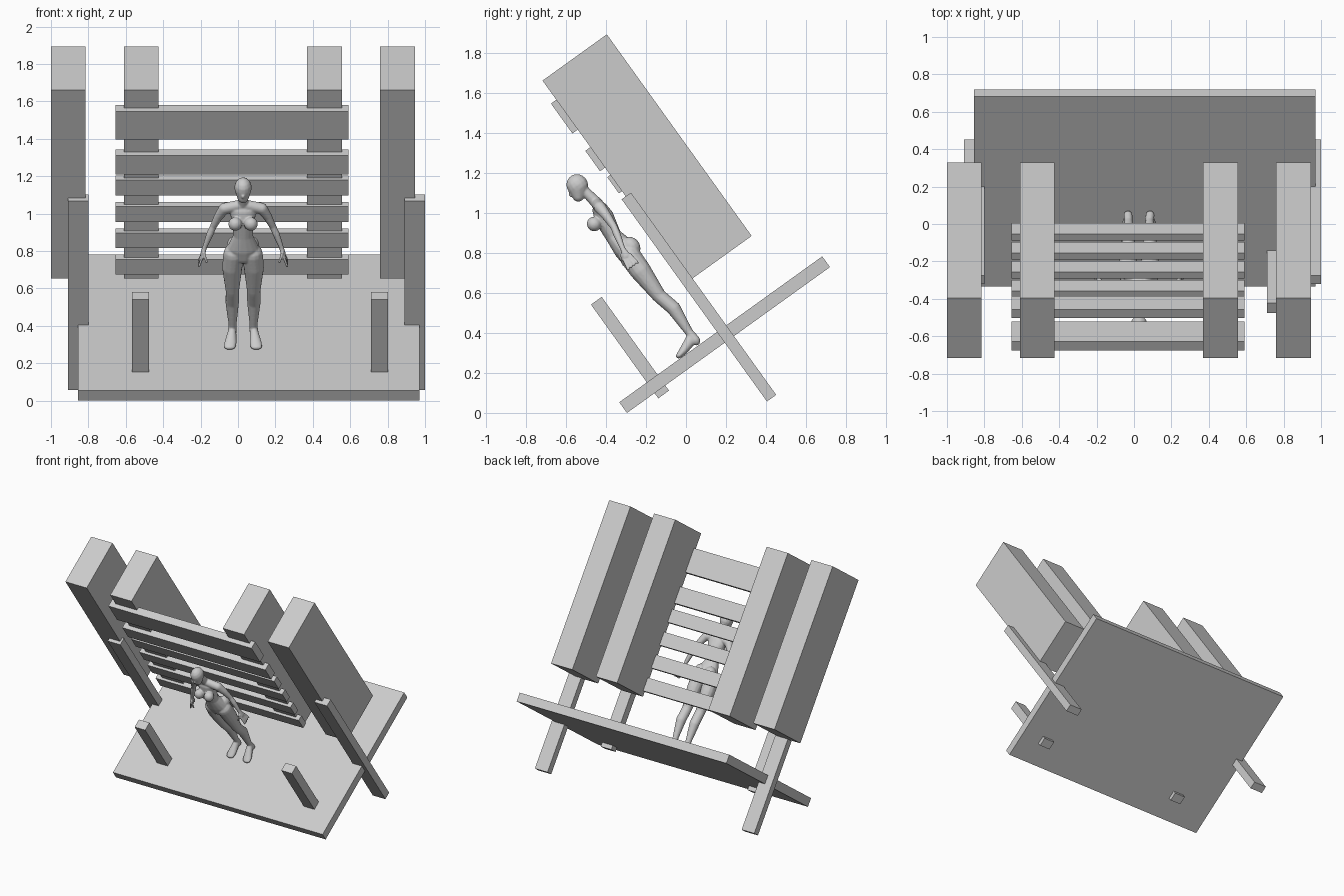
import bpy, bmesh
from math import radians, pi, sin, cos
from mathutils import Matrix, Vector

default_cube = bpy.data.objects.get("Cube")
if default_cube:
    bpy.data.objects.remove(default_cube, do_unlink=True)

# Everything is built upright, then leaned back by one shared tilt
TILT = Matrix.Rotation(radians(35.7), 4, 'X')
GREY = (0.6, 0.6, 0.6, 1)

grey = bpy.data.materials.new("plain_grey")
grey.use_nodes = True
grey.diffuse_color = GREY
grey.node_tree.nodes["Principled BSDF"].inputs["Base Color"].default_value = GREY


def finish(name, bm):
    """Tilt the mesh and turn it into a named grey object."""
    bmesh.ops.recalc_face_normals(bm, faces=bm.faces)
    bm.transform(TILT)
    mesh = bpy.data.meshes.new(name)
    bm.to_mesh(mesh)
    bm.free()
    mesh.materials.append(grey)
    obj = bpy.data.objects.new(name, mesh)
    bpy.context.collection.objects.link(obj)
    return obj


def board(name, left, width, front, back, bottom, top):
    """Box given by its left edge, width, depth range and height range."""
    low = Vector((left, front, bottom))
    high = Vector((left + width, back, top))
    place = Matrix.Translation((low + high) / 2) @ Matrix.Diagonal((*(high - low), 1))
    bm = bmesh.new()
    bmesh.ops.create_cube(bm, size=1, matrix=place)
    return finish(name, bm)


# Floor board
board("floor_board", left=-0.855, width=1.825, front=-0.24, back=1.01, bottom=0.172, top=0.238)

# Four thick beams
for position, left in dict(outer_right=-1, inner_right=-0.61, inner_left=0.37, outer_left=0.76).items():
    board(position + "_thick_beam", left, width=0.185, front=0.387, back=0.783, bottom=0.527, top=1.768)

# Side posts passing beside and through the floor, and short posts near the front edge
for side, post_left, short_left in (("right", -0.91, -0.567), ("left", 0.89, 0.71)):
    board(side + "_side_post", post_left, width=0.11, front=0.362, back=0.419, bottom=-0.19, top=1.055)
    board(side + "_front_post", short_left, width=0.092, front=-0.07, back=-0.004, bottom=0.14, top=0.717)

# Cross slats: four narrow ones evenly stepped, then two larger ones above
slat_span = dict(left=-0.655, width=1.245, back=0.412)
for step in range(4):
    bottom = 0.565 + step * 0.174
    board("narrow_cross_slat", **slat_span, front=0.368, bottom=bottom, top=bottom + 0.1)
board("middle_cross_slat", **slat_span, front=0.356, bottom=1.232, top=1.358)
board("top_cross_slat", **slat_span, front=0.354, bottom=1.466, top=1.65)

# Standing figure: hulls between ellipsoids, fused into one skin
CENTRE = Vector((0.027, 0, 0))
RINGS, SIDES = 8, 14
body = bmesh.new()


def ball(x, y, z, wide, deep=None, tall=None):
    """Surface points of an ellipsoid; missing radii repeat the width."""
    deep, tall = deep or wide, tall or wide
    points = []
    for ring in range(RINGS + 1):
        slope = pi * ring / RINGS
        for side in range(SIDES):
            turn = 2 * pi * side / SIDES
            offset = Vector((wide * sin(slope) * cos(turn), deep * sin(slope) * sin(turn), tall * cos(slope)))
            points.append(CENTRE + Vector((x, y, z)) + offset)
    return points


def hull(points):
    verts = [body.verts.new(point) for point in points]
    bmesh.ops.remove_doubles(body, verts=verts, dist=0.0001)
    verts = [vert for vert in verts if vert.is_valid]
    bmesh.ops.convex_hull(body, input=verts)
    loose = [vert for vert in verts if vert.is_valid and not vert.link_faces]
    bmesh.ops.delete(body, geom=loose, context='VERTS')


def flesh(*balls):
    """Join each neighbouring pair of ellipsoids."""
    for upper, lower in zip(balls, balls[1:]):
        hull(upper + lower)


# Head with nose, and neck
skull = ball(0, y=0.223, z=1.242, wide=0.047, deep=0.055, tall=0.056)
jaw = ball(0, y=0.196, z=1.196, wide=0.03)
nose = ball(0, y=0.17, z=1.222, wide=0.009, deep=0.012, tall=0.014)
throat = ball(0, y=0.238, z=1.19, wide=0.025)
collar = ball(0, y=0.25, z=1.11, wide=0.03)
flesh(skull, jaw)
hull(nose)
flesh(throat, collar)

# Torso
upper_chest = ball(0, y=0.245, z=1.08, wide=0.075, deep=0.04, tall=0.03)
ribs = ball(0, y=0.237, z=1.03, wide=0.064, deep=0.052, tall=0.04)
waist = ball(0, y=0.222, z=0.93, wide=0.052, deep=0.042, tall=0.03)
pelvis = ball(0, y=0.23, z=0.845, wide=0.085, deep=0.058, tall=0.045)
groin = ball(0, y=0.228, z=0.79, wide=0.07, deep=0.052, tall=0.035)
flesh(upper_chest, ribs, waist, pelvis, groin)

for side in (-1, 1):
    # Chest and seat
    hull(ball(side * 0.042, y=0.178, z=1.035, wide=0.037))
    hull(ball(side * 0.042, y=0.262, z=0.835, wide=0.045, tall=0.052))

    # Leg and foot
    hip = ball(side * 0.05, y=0.23, z=0.8, wide=0.056)
    thigh = ball(side * 0.058, y=0.23, z=0.71, wide=0.054)
    knee = ball(side * 0.057, y=0.232, z=0.555, wide=0.036)
    calf = ball(side * 0.058, y=0.255, z=0.46, wide=0.036)
    ankle = ball(side * 0.056, y=0.248, z=0.32, wide=0.021)
    heel = ball(side * 0.059, y=0.25, z=0.27, wide=0.024, tall=0.03)
    instep = ball(side * 0.058, y=0.24, z=0.285, wide=0.022, tall=0.03)
    foot_pad = ball(side * 0.068, y=0.165, z=0.258, wide=0.033, deep=0.025, tall=0.02)
    toes = ball(side * 0.071, y=0.14, z=0.253, wide=0.031, deep=0.018, tall=0.014)
    flesh(hip, thigh, knee, calf, ankle, heel)
    flesh(instep, foot_pad, toes)

    # Arm and palm
    shoulder = ball(side * 0.1, y=0.25, z=1.085, wide=0.031)
    upper_arm = ball(side * 0.132, y=0.252, z=1.03, wide=0.024)
    elbow = ball(side * 0.16, y=0.25, z=0.965, wide=0.018)
    forearm = ball(side * 0.177, y=0.24, z=0.925, wide=0.019)
    wrist = ball(side * 0.205, y=0.222, z=0.85, wide=0.013)
    palm = ball(side * 0.216, y=0.215, z=0.81, wide=0.013, deep=0.022)
    flesh(collar, shoulder, upper_arm, elbow, forearm, wrist, palm)

    # Fingers fan out below the palm, the thumb points forward
    for finger in range(4):
        spread = finger - 1.5
        knuckle = ball(side * 0.217, y=0.215 + spread * 0.013, z=0.805, wide=0.008)
        fingertip = ball(side * 0.236, y=0.213 + spread * 0.019, z=0.752, wide=0.007)
        flesh(knuckle, fingertip)
    thumb_base = ball(side * 0.21, y=0.2, z=0.83, wide=0.008)
    thumb_tip = ball(side * 0.195, y=0.178, z=0.785, wide=0.007)
    flesh(thumb_base, thumb_tip)

figure = finish("standing_figure", body)
fuse = figure.modifiers.new("fuse", 'REMESH')
fuse.mode = 'VOXEL'
fuse.voxel_size = 0.0045
fuse.use_smooth_shade = True
soften = figure.modifiers.new("soften", 'SMOOTH')
soften.factor = 0.5
soften.iterations = 6
